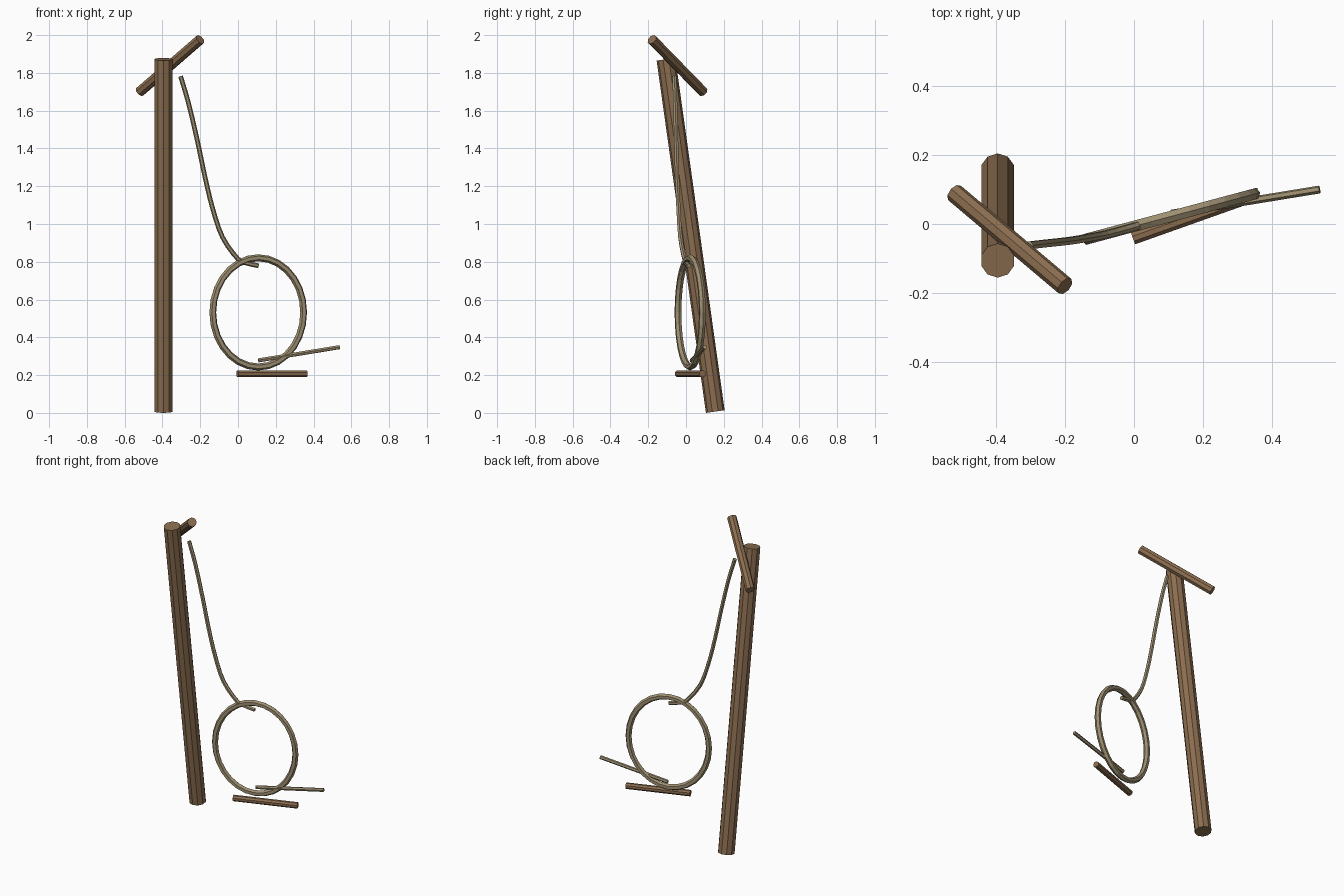
import bpy
import math
from mathutils import Vector

if "Cube" in bpy.data.objects:
    bpy.data.objects.remove(bpy.data.objects["Cube"])


def material(name, rgb):
    m = bpy.data.materials.new(name)
    m.diffuse_color = (*rgb, 1.0)
    m.use_nodes = True
    m.node_tree.nodes["Principled BSDF"].inputs["Base Color"].default_value = m.diffuse_color
    return m


WOOD = material("brown_wood", (0.26, 0.155, 0.08))
ROPE = material("tan_rope", (0.34, 0.275, 0.165))


def rod(name, a, b, radius, sides, mat):
    """Straight flat-sided rod between two points."""
    a, b = Vector(a), Vector(b)
    d = b - a
    bpy.ops.mesh.primitive_cylinder_add(vertices=sides, radius=radius,
                                        depth=d.length, location=(a + b) / 2)
    ob = bpy.context.object
    ob.name = name
    ob.rotation_euler = Vector((0, 0, 1)).rotation_difference(d).to_euler()
    ob.data.materials.append(mat)
    return ob


def smooth_path(points, steps):
    """Catmull-Rom samples through the points."""
    p = [Vector(q) for q in points]
    p = [2 * p[0] - p[1]] + p + [2 * p[-1] - p[-2]]
    out = []
    for i in range(1, len(p) - 2):
        a, b, c, d = p[i - 1:i + 3]
        for s in range(steps):
            t = s / steps
            out.append(0.5 * (2 * b + (c - a) * t + (2 * a - 5 * b + 4 * c - d) * t ** 2
                              + (3 * b - a - 3 * c + d) * t ** 3))
    return out + [p[-2]]


def tube(name, path, radius, sides, mat):
    """Closed-ended tube swept along a path lying near the xz plane."""
    verts, faces, n = [], [], len(path)
    for i, c in enumerate(path):
        t = (path[min(i + 1, n - 1)] - path[max(i - 1, 0)]).normalized()
        u = Vector((0, 1, 0)).cross(t).normalized()
        v = t.cross(u)
        for k in range(sides):
            w = 2 * math.pi * k / sides
            verts.append(c + radius * (u * math.cos(w) + v * math.sin(w)))
    for i in range(n - 1):
        for k in range(sides):
            j = (k + 1) % sides
            faces.append((i * sides + k, i * sides + j,
                          (i + 1) * sides + j, (i + 1) * sides + k))
    faces += [tuple(reversed(range(sides))), tuple(range((n - 1) * sides, n * sides))]
    me = bpy.data.meshes.new(name)
    me.from_pydata(verts, [], faces)
    me.materials.append(mat)
    ob = bpy.data.objects.new(name, me)
    bpy.context.collection.objects.link(ob)
    return ob


# Wooden parts: leaning post, slanted crossbar and low bar under the loop
rod("post", (-0.395, 0.155, 0.007), (-0.395, -0.106, 1.872), 0.05, 10, WOOD)
rod("crossbar", (-0.52, 0.09, 1.70), (-0.20, -0.18, 1.977), 0.028, 8, WOOD)
rod("foot_bar", (-0.003, -0.042, 0.207), (0.363, 0.088, 0.207), 0.019, 8, WOOD)

# Rope loop: upright oval ring turned slightly about z
bpy.ops.mesh.primitive_torus_add(major_segments=28, minor_segments=6,
                                 major_radius=0.249, minor_radius=0.0185)
loop = bpy.context.object
loop.name = "rope_loop"
for v in loop.data.vertices:
    r = math.hypot(v.co.x, v.co.y)
    k = 0.04 * abs(v.co.y / r)          # stretch the ring vertically
    x, y, z = v.co
    v.co = (x, y + math.copysign(k, y) if abs(y) > 1e-6 else y, z)
loop.rotation_euler = (math.pi / 2, 0, math.radians(15))
loop.location = (0.107, 0.022, 0.532)
loop.data.materials.append(ROPE)

# Hanging rope from the post head to the loop
hang = smooth_path([(-0.304, -0.062, 1.782), (-0.262, -0.057, 1.64),
                    (-0.215, -0.052, 1.44), (-0.175, -0.047, 1.25),
                    (-0.135, -0.040, 1.085), (-0.082, -0.030, 0.93),
                    (0.0, -0.008, 0.815), (0.05, 0.005, 0.792),
                    (0.108, 0.016, 0.779)], 3)
tube("hanging_rope", hang, 0.0125, 6, ROPE)

# Loose rope end
rod("rope_tail", (0.108, 0.03, 0.278), (0.538, 0.10, 0.348), 0.0115, 6, ROPE)
